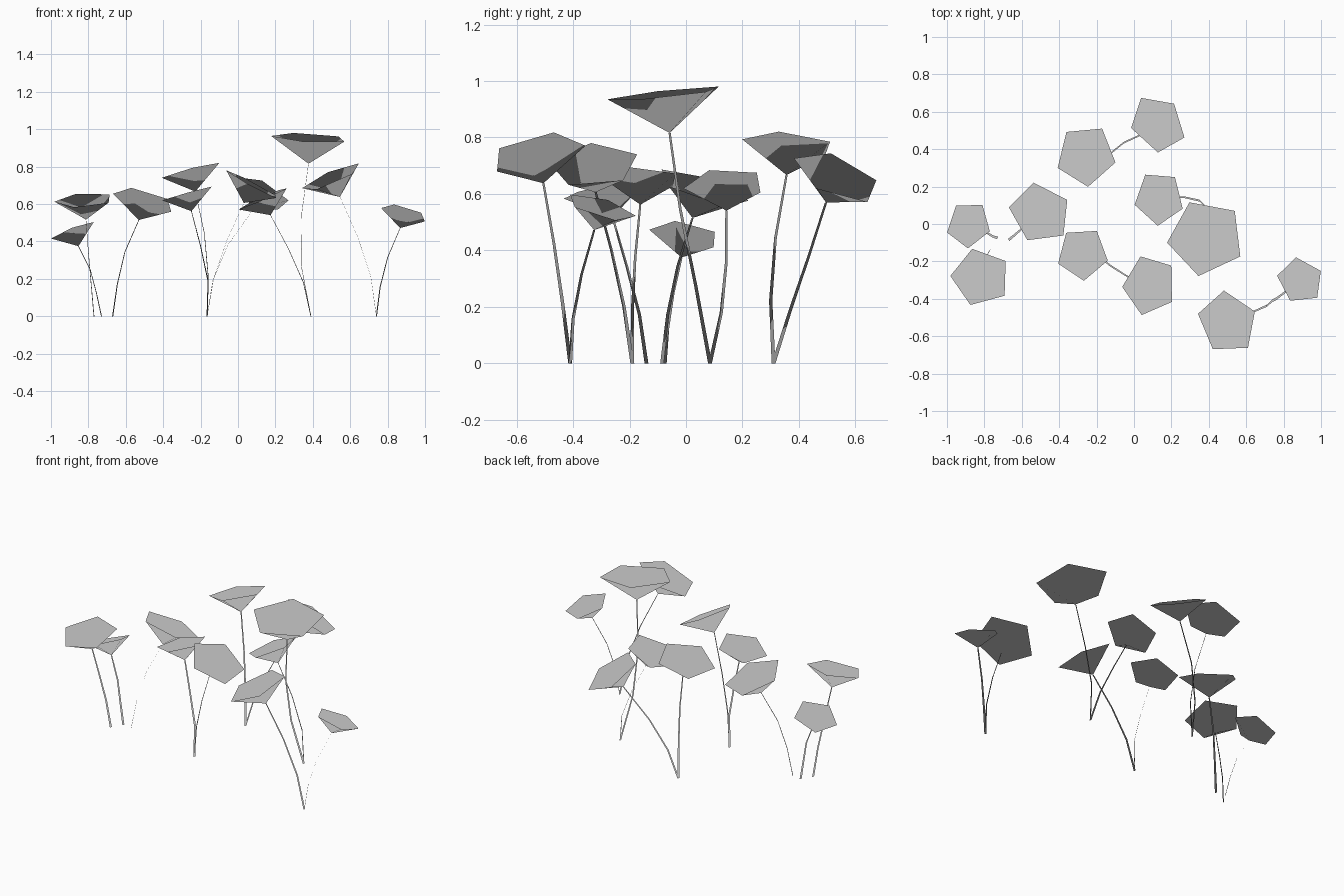
import bpy
import bmesh
from math import radians, cos, sin, tau
from mathutils import Vector

cube = bpy.data.objects.get("Cube")
if cube:
    bpy.data.objects.remove(cube, do_unlink=True)

# One plain grey for the whole patch
grey = bpy.data.materials.new("plain_grey")
grey.use_nodes = True
colour = (0.6, 0.6, 0.6, 1.0)
grey.diffuse_color = colour
for node in grey.node_tree.nodes:
    if node.type == "BSDF_PRINCIPLED":
        node.inputs["Base Color"].default_value = colour

PETAL_SIDES = 5
RADIUS_TO_DEPTH = 1.5
ROOT_HALF_WIDTH = 0.007
TIP_HALF_WIDTH = 0.004
UP = (0, 0, 1)


def finish_object(name, bm):
    """Turn a bmesh into an object with even foliage shading, all normals upward."""
    mesh = bpy.data.meshes.new(name)
    bm.to_mesh(mesh)
    bm.free()
    mesh.materials.append(grey)
    for face in mesh.polygons:
        face.use_smooth = True
    mesh.normals_split_custom_set([UP] * len(mesh.loops))
    obj = bpy.data.objects.new(name, mesh)
    bpy.context.scene.collection.objects.link(obj)
    return obj


def add_blossom(name, centre, apex, spin):
    """Open five sided funnel, point down, leaning along its own axis."""
    centre, apex = Vector(centre), Vector(apex)
    axis = centre - apex
    radius = axis.length * RADIUS_TO_DEPTH
    axis.normalize()
    # Direction to the first corner, lifted from the ground plan onto the rim plane
    angle = radians(spin)
    flat = Vector((cos(angle), sin(angle), 0))
    flat.z = -(axis.x * flat.x + axis.y * flat.y) / axis.z
    first = flat.normalized()
    second = axis.cross(first)

    bm = bmesh.new()
    tip = bm.verts.new(apex)
    rim = []
    for i in range(PETAL_SIDES):
        turn = tau * i / PETAL_SIDES
        offset = first * cos(turn) + second * sin(turn)
        rim.append(bm.verts.new(centre + offset * radius))
    # Wound so that the faces look up into the funnel
    for i, corner in enumerate(rim):
        bm.faces.new((tip, corner, rim[(i + 1) % PETAL_SIDES]))
    return finish_object(name, bm)


def add_stem(name, root, lower, upper, apex, skew):
    """Thin tapering ribbon in three bends, its width running roughly front to back."""
    path = [root, lower, upper, apex[:2]]
    last = len(path) - 1
    across = Vector((skew, 1, 0)).normalized()
    bm = bmesh.new()
    previous = None
    for i, (x, y) in enumerate(path):
        t = i / last
        half = ROOT_HALF_WIDTH + (TIP_HALF_WIDTH - ROOT_HALF_WIDTH) * t
        middle = Vector((x, y, apex[2] * t))
        pair = [bm.verts.new(middle + across * half * side) for side in (-1, 1)]
        if previous:
            bm.faces.new((previous[0], previous[1], pair[1], pair[0]))
        previous = pair
    return finish_object(name, bm)


# Roots shared by the clumps
left_root = (-0.165, -0.19)
back_root = (-0.165, 0.31)
middle_root = (0.39, 0.085)
right_root = (0.74, -0.41)

# Blossom centre, blossom point, corner angle, root, lower bend, upper bend, ribbon skew
plants = [
    ((-0.884, -0.003, 0.454), (-0.853, -0.016, 0.375), 55, (-0.73, -0.075), (-0.757, -0.065), (-0.79, -0.045), 0.4),
    ((-0.82, -0.285, 0.622), (-0.813, -0.26, 0.517), 33, (-0.77, -0.14), (-0.785, -0.165), (-0.8, -0.21), 0.3),
    ((-0.502, 0.058, 0.621), (-0.53, 0.023, 0.515), 26, (-0.67, -0.085), (-0.645, -0.065), (-0.605, -0.03), -0.45),
    ((-0.257, 0.366, 0.775), (-0.228, 0.356, 0.667), 59, back_root, (-0.16, 0.3), (-0.18, 0.317), 0.3),
    ((0.127, 0.535, 0.662), (0.08, 0.496, 0.57), 51, back_root, (-0.135, 0.37), (-0.055, 0.435), 0.1),
    ((-0.275, -0.159, 0.655), (-0.249, -0.162, 0.562), 58, left_root, (-0.16, -0.19), (-0.2, -0.18), 0.5),
    ((0.083, -0.327, 0.703), (0.031, -0.32, 0.606), 42, left_root, (-0.13, -0.22), (-0.06, -0.265), -0.1),
    ((0.134, 0.138, 0.631), (0.174, 0.143, 0.541), 53, middle_root, (0.35, 0.125), (0.27, 0.143), -0.3),
    ((0.385, -0.073, 0.955), (0.377, -0.058, 0.816), 43, middle_root, (0.338, 0.035), (0.34, -0.02), 0.2),
    ((0.5, -0.527, 0.743), (0.545, -0.505, 0.638), 22, right_root, (0.71, -0.437), (0.64, -0.468), 0.1),
    ((0.889, -0.302, 0.552), (0.867, -0.325, 0.472), 25, right_root, (0.76, -0.4), (0.8, -0.37), -0.45),
]

# Every plant is one stem and one blossom
for number, (centre, apex, spin, root, lower, upper, skew) in enumerate(plants, start=1):
    add_stem(f"stem_{number}", root, lower, upper, apex, skew)
    add_blossom(f"blossom_{number}", centre, apex, spin)
